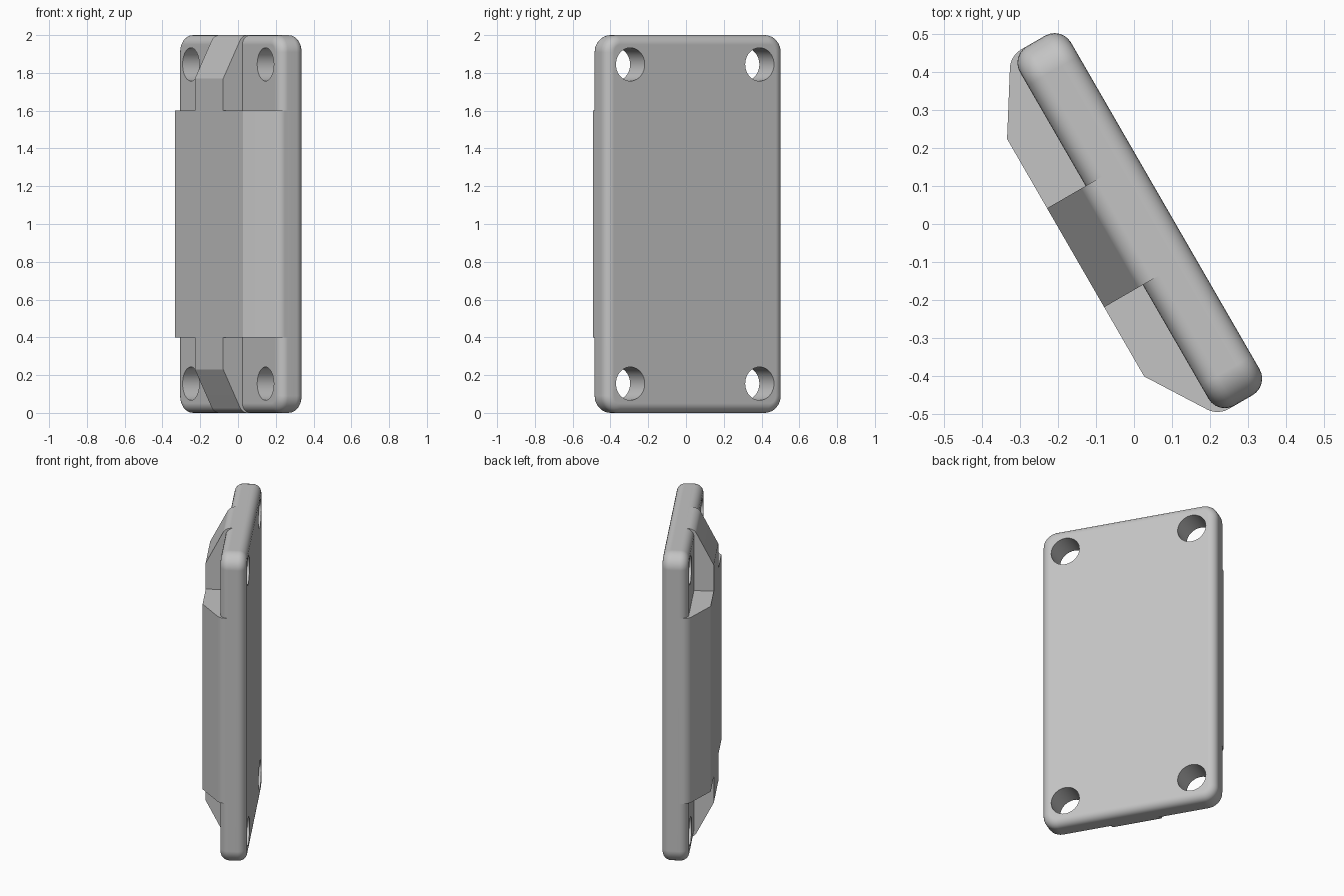
import bpy, bmesh, math
from mathutils import Matrix, Vector

cube = bpy.data.objects.get("Cube")
if cube:
    bpy.data.objects.remove(cube, do_unlink=True)

# The whole part is turned about the vertical axis
TURN = Matrix.Rotation(math.radians(-60), 4, 'Z')
HALF_W = 0.545                    # half width of the plate
BACK, FACE, RAISED = 0.095, -0.06, -0.177   # local y of back, face and raised face
ROUND = 0.05

grey = bpy.data.materials.new("plain grey")
grey.use_nodes = True
colour = (0.55, 0.55, 0.55, 1)
grey.diffuse_color = colour
grey.node_tree.nodes["Principled BSDF"].inputs["Base Color"].default_value = colour


def make_object(name, bm):
    bmesh.ops.recalc_face_normals(bm, faces=bm.faces)
    mesh = bpy.data.meshes.new(name)
    bm.to_mesh(mesh)
    bm.free()
    mesh.materials.append(grey)
    obj = bpy.data.objects.new(name, mesh)
    bpy.context.collection.objects.link(obj)
    obj.matrix_world = TURN
    return obj


def select_only(obj):
    bpy.ops.object.select_all(action='DESELECT')
    obj.select_set(True)
    bpy.context.view_layer.objects.active = obj


def finish(obj):
    select_only(obj)
    bpy.ops.object.shade_smooth_by_angle(angle=math.radians(25))
    mod = obj.modifiers.new("even shading", 'WEIGHTED_NORMAL')
    mod.keep_sharp = True


def bevel(bm, edges, size, segments):
    bmesh.ops.bevel(bm, geom=edges, offset=size, offset_type='OFFSET',
                    segments=segments, profile=0.5, affect='EDGES')


def ridge(name, half, flat, thickness, upright):
    """Sloped-end profile with rounded tips, extruded across its thickness."""
    bm = bmesh.new()
    outline = [(-half, 0), (-half, FACE), (-flat, RAISED),
               (flat, RAISED), (half, FACE), (half, 0)]
    verts = []
    for along, y in outline:
        co = (-thickness / 2, y, 1 + along) if upright else (along, y, 1 - thickness / 2)
        verts.append(bm.verts.new(co))
    face = bm.faces.new(verts)
    push = Vector((thickness, 0, 0)) if upright else Vector((0, 0, thickness))
    new = bmesh.ops.extrude_face_region(bm, geom=[face], use_keep_orig=True)["geom"]
    bmesh.ops.translate(bm, vec=push, verts=[g for g in new if isinstance(g, bmesh.types.BMVert)])
    # Round the tips where the slope meets the plate end
    tips = [e for e in bm.edges if all(abs(v.co.y - FACE) < 1e-4 for v in e.verts)
            and abs(e.calc_length() - thickness) < 1e-4]
    bevel(bm, tips, 0.03, 6)
    finish(make_object(name, bm))


# Mounting plate: rounded corners, then rounded rims
bm = bmesh.new()
bmesh.ops.create_cube(bm, size=1, matrix=Matrix.Translation((0, (BACK + FACE) / 2, 1))
                      @ Matrix.Diagonal((2 * HALF_W, BACK - FACE, 2, 1)))
bevel(bm, [e for e in bm.edges if abs(e.verts[0].co.y - e.verts[1].co.y) > 0.1], 0.09, 8)
bevel(bm, [e for e in bm.edges if abs(e.verts[0].co.y - e.verts[1].co.y) < 1e-4], ROUND, 6)
plate = make_object("mounting_plate", bm)

# Four screw holes cut through the corners
bm = bmesh.new()
for x in (-0.395, 0.395):
    for z in (0.155, 1.845):
        bmesh.ops.create_cone(bm, cap_ends=True, segments=40, radius1=0.088, radius2=0.088,
                              depth=1, matrix=Matrix.Translation((x, 0, z))
                              @ Matrix.Rotation(math.pi / 2, 4, 'X'))
cutter = make_object("hole_cutter", bm)
cutter.hide_render = True
select_only(plate)
cut = plate.modifiers.new("holes", 'BOOLEAN')
cut.object = cutter
cut.operation = 'DIFFERENCE'
cut.solver = 'EXACT'
bpy.ops.object.modifier_apply(modifier=cut.name)
bpy.data.objects.remove(cutter, do_unlink=True)
finish(plate)

# Raised cross on the front
ridge("wide_raised_block", HALF_W, 0.36, 1.2, upright=False)
ridge("upright_raised_band", 1.0, 0.77, 0.3, upright=True)
